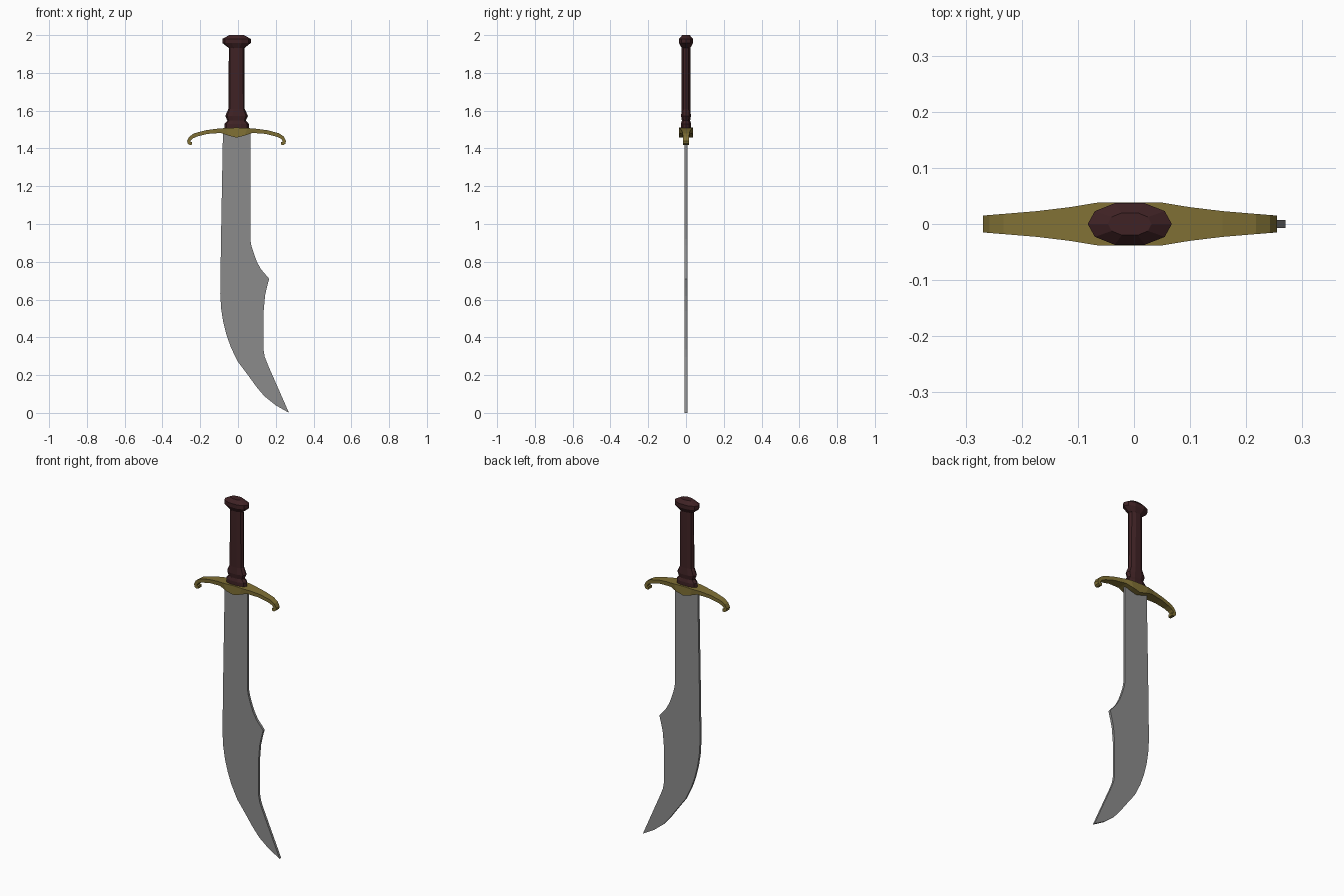
import bpy, bmesh

if "Cube" in bpy.data.objects:
    bpy.data.objects.remove(bpy.data.objects["Cube"])

CX = -0.0075  # centre line of hilt


def material(name, rgb):
    m = bpy.data.materials.new(name)
    m.diffuse_color = (*rgb, 1)
    m.use_nodes = True
    m.node_tree.nodes["Principled BSDF"].inputs["Base Color"].default_value = m.diffuse_color
    return m


def finish(name, bm, mat):
    bmesh.ops.recalc_face_normals(bm, faces=bm.faces)
    me = bpy.data.meshes.new(name)
    bm.to_mesh(me)
    bm.free()
    me.materials.append(mat)
    ob = bpy.data.objects.new(name, me)
    bpy.context.collection.objects.link(ob)
    return ob


def loft(name, rings, mat):
    """Skin a list of equally sized vertex rings and cap both ends."""
    bm = bmesh.new()
    vs = [[bm.verts.new(p) for p in r] for r in rings]
    n = len(vs[0])
    for a, b in zip(vs, vs[1:]):
        for i in range(n):
            j = (i + 1) % n
            bm.faces.new((a[i], a[j], b[j], b[i]))
    bm.faces.new(vs[0])
    bm.faces.new(vs[-1])
    return finish(name, bm, mat)


steel = material("grey steel", (0.26, 0.26, 0.26))
brass = material("dull brass", (0.22, 0.165, 0.036))
wood = material("dark red brown", (0.05, 0.016, 0.018))

# Blade: flat plate from its outline
back = [(.065, 1.49), (.065, .92), (.071, .885), (.085, .84), (.1, .80), (.122, .76),
        (.165, .71), (.153, .665), (.143, .62), (.136, .54), (.135, .335),
        (.142, .295), (.16, .25), (.27, 0)]
edge = [(.2, .04), (.14, .088), (.1, .135), (.06, .19), (0, .27), (-.037, .345), (-.06, .41),
        (-.078, .48), (-.089, .55), (-.094, .63), (-.09, .92), (-.08, 1.47), (-.08, 1.49)]
bm = bmesh.new()
face = bm.faces.new([bm.verts.new((x, -.007, z)) for x, z in back + edge])
new = bmesh.ops.extrude_face_region(bm, geom=[face])["geom"]
bmesh.ops.translate(bm, vec=(0, .014, 0),
                    verts=[v for v in new if isinstance(v, bmesh.types.BMVert)])
finish("blade", bm, steel)

# Crossguard: half sections (top x, top z, bottom x, bottom z, half depth), mirrored
half = [(0, 1.51, 0, 1.457, .038), (.058, 1.508, .042, 1.468, .038),
        (.107, 1.504, .085, 1.482, .03), (.165, 1.496, .155, 1.477, .023),
        (.225, 1.48, .21, 1.463, .018), (.25, 1.463, .234, 1.452, .016),
        (.262, 1.44, .243, 1.442, .015), (.258, 1.425, .244, 1.436, .015),
        (.248, 1.418, .240, 1.434, .015), (.235, 1.42, .235, 1.434, .015)]
sections = [(-a, b, -c, d, w) for a, b, c, d, w in half[:0:-1]] + half
loft("crossguard", [[(CX + a, -w, b), (CX + a, w, b), (CX + c, w, d), (CX + c, -w, d)]
                    for a, b, c, d, w in sections], brass)

# Ten-sided oval cross-section for the grip and pommel
q = [(1, 0), (.83, .62), (.36, 1)]
oval = q + [(-x, y) for x, y in q[::-1]] + [(x, -y) for x, y in ((-.83, .62), (-.36, 1), (.36, 1), (.83, .62))]


def turned(name, profile):
    loft(name, [[(CX + x * a, y * b, z) for x, y in oval] for z, a, b in profile], wood)


# Grip with collar rings at its base (z, half width, half depth)
turned("grip", [(1.50, .065, .027), (1.53, .065, .027), (1.547, .049, .022), (1.572, .06, .026),
                (1.61, .043, .023), (1.94, .041, .023)])
# Pommel
turned("pommel", [(1.932, .042, .023), (1.958, .075, .037), (1.98, .075, .037), (2.0, .039, .02)])
